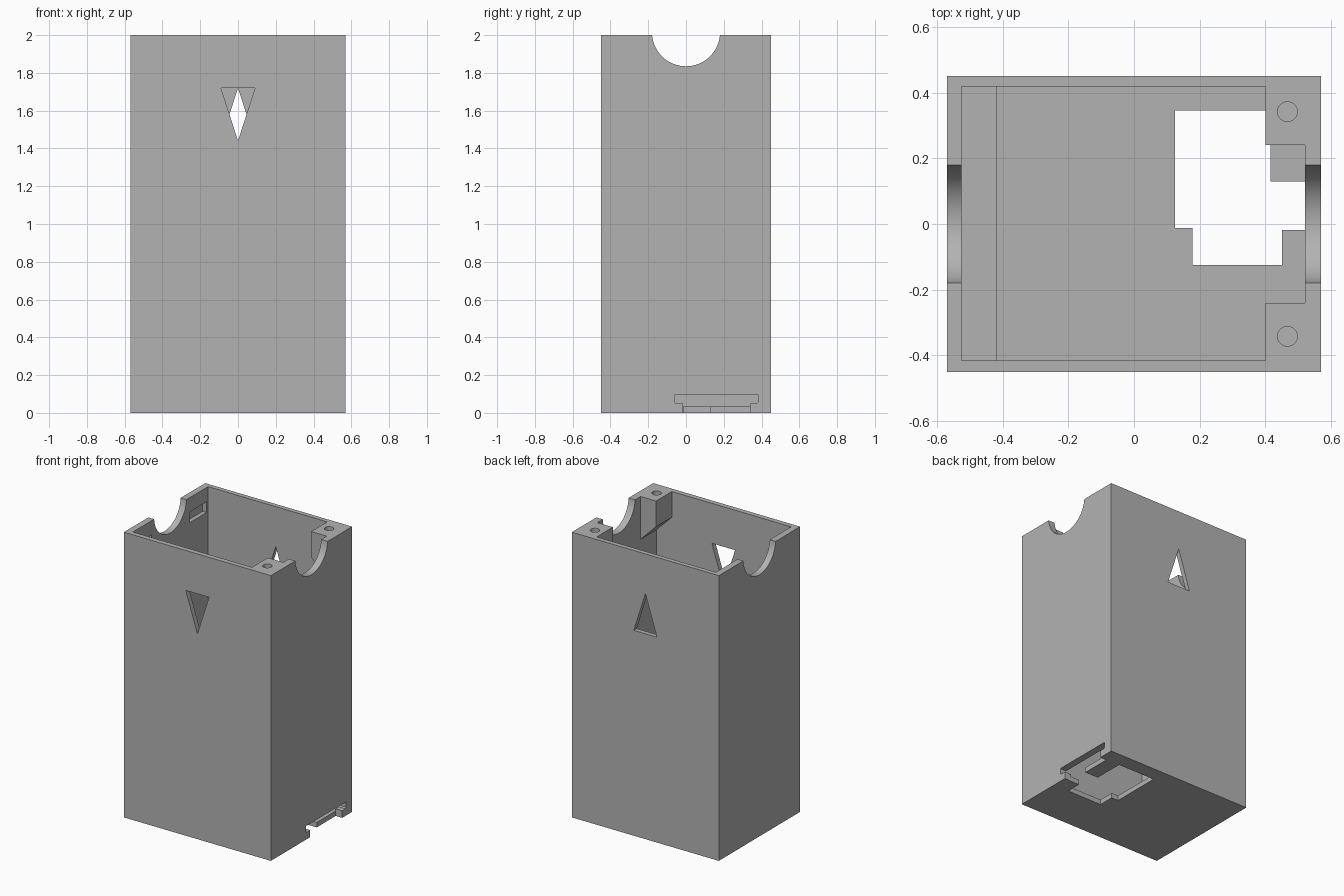
import bpy
import bmesh
from mathutils import Vector

cube = bpy.data.objects.get("Cube")
if cube:
    bpy.data.objects.remove(cube, do_unlink=True)

grey = bpy.data.materials.new("matte grey")
grey.use_nodes = True
grey.diffuse_color = (0.45, 0.45, 0.45, 1)
grey.node_tree.nodes["Principled BSDF"].inputs["Base Color"].default_value = (0.45, 0.45, 0.45, 1)


def prism(name, outline, axis, low, high):
    """Extrude a flat outline along an axis; outline holds the other two coordinates in order."""
    def place(a, b, c):
        return {"x": Vector((c, a, b)), "y": Vector((a, c, b)), "z": Vector((a, b, c))}[axis]

    bm = bmesh.new()
    face = bm.faces.new([bm.verts.new(place(a, b, low)) for a, b in outline])
    grown = bmesh.ops.extrude_face_region(bm, geom=[face])
    moved = [v for v in grown["geom"] if isinstance(v, bmesh.types.BMVert)]
    bmesh.ops.translate(bm, verts=moved, vec=place(0, 0, high - low))
    bmesh.ops.recalc_face_normals(bm, faces=bm.faces)
    mesh = bpy.data.meshes.new(name)
    bm.to_mesh(mesh)
    bm.free()
    mesh.materials.append(grey)
    obj = bpy.data.objects.new(name, mesh)
    bpy.context.collection.objects.link(obj)
    return obj


def block(name, x0, x1, y0, y1, z0, z1):
    return prism(name, [(x0, y0), (x1, y0), (x1, y1), (x0, y1)], "z", z0, z1)


def rod(name, axis, centre, radius, low, high):
    bpy.ops.mesh.primitive_cylinder_add(vertices=96 if axis == "x" else 48, radius=radius, depth=high - low)
    obj = bpy.context.object
    obj.name = name
    middle = (low + high) / 2
    if axis == "x":
        obj.rotation_euler.y = 1.570796
        obj.location = (middle, *centre)
    else:
        obj.location = (*centre, middle)
    return obj


def combine(target, tool, operation):
    bpy.context.view_layer.update()
    mod = target.modifiers.new(tool.name, "BOOLEAN")
    mod.operation = operation
    mod.solver = "EXACT"
    mod.object = tool
    bpy.context.view_layer.objects.active = target
    bpy.ops.object.modifier_apply(modifier=mod.name)
    bpy.data.objects.remove(tool, do_unlink=True)


# Open box with a thin floor
case = block("case", -0.57, 0.57, -0.45, 0.45, 0, 2)
combine(case, block("cavity", -0.525, 0.52, -0.415, 0.418, 0.035, 2.1), "DIFFERENCE")

# Thicker lower part of the end wall
combine(case, block("ledge", -0.55, -0.417, -0.43, 0.43, 0.02, 0.8), "UNION")

# Corner screw posts with sloped undersides, and lid catches opposite them
for side in (-1, 1):
    inner, outer = sorted((side * 0.24, side * 0.435))
    slope = [(0.40, 2), (0.40, 1.82), (0.54, 1.68), (0.54, 2)]
    combine(case, prism("post", slope, "y", inner, outer), "UNION")
    combine(case, rod("screw_hole", "z", (0.467, side * 0.342), 0.03, 1.88, 2.1), "DIFFERENCE")
    near, far = sorted((side * 0.21, side * 0.40))
    combine(case, block("catch", -0.555, -0.5, near, far, 1.825, 1.9), "DIFFERENCE")

# Round notches in both end walls
for low, high in ((-0.7, -0.5), (0.51, 0.7)):
    combine(case, rod("notch", "x", (0, 2.015), 0.18, low, high), "DIFFERENCE")

# Triangular windows, pointing down in front and up at the back
for low, high, base, tip in ((-0.5, -0.38, 1.72, 1.44), (0.38, 0.5, 1.44, 1.72)):
    triangle = [(-0.09, base), (0.09, base), (0, tip)]
    combine(case, prism("window", triangle, "y", low, high), "DIFFERENCE")

# Stepped opening in the floor
opening = [(0.125, 0.345), (0.415, 0.345), (0.415, 0.13), (0.53, 0.13), (0.53, -0.018),
           (0.45, -0.018), (0.45, -0.125), (0.178, -0.125), (0.178, -0.012), (0.125, -0.012)]
combine(case, prism("floor_opening", opening, "z", -0.1, 0.045), "DIFFERENCE")

# T-shaped slot at the foot of the end wall
slot = [(-0.015, -0.1), (0.34, -0.1), (0.34, 0.05), (0.375, 0.05), (0.383, 0.058), (0.383, 0.095),
        (-0.062, 0.095), (-0.062, 0.058), (-0.054, 0.05), (-0.015, 0.05)]
combine(case, prism("wall_slot", slot, "x", 0.52, 0.7), "DIFFERENCE")

# One material and crisp edges
case.data.materials.clear()
case.data.materials.append(grey)
for face in case.data.polygons:
    face.material_index = 0
bpy.ops.object.select_all(action="DESELECT")
case.select_set(True)
bpy.context.view_layer.objects.active = case
bpy.ops.object.shade_smooth_by_angle(angle=0.5)
